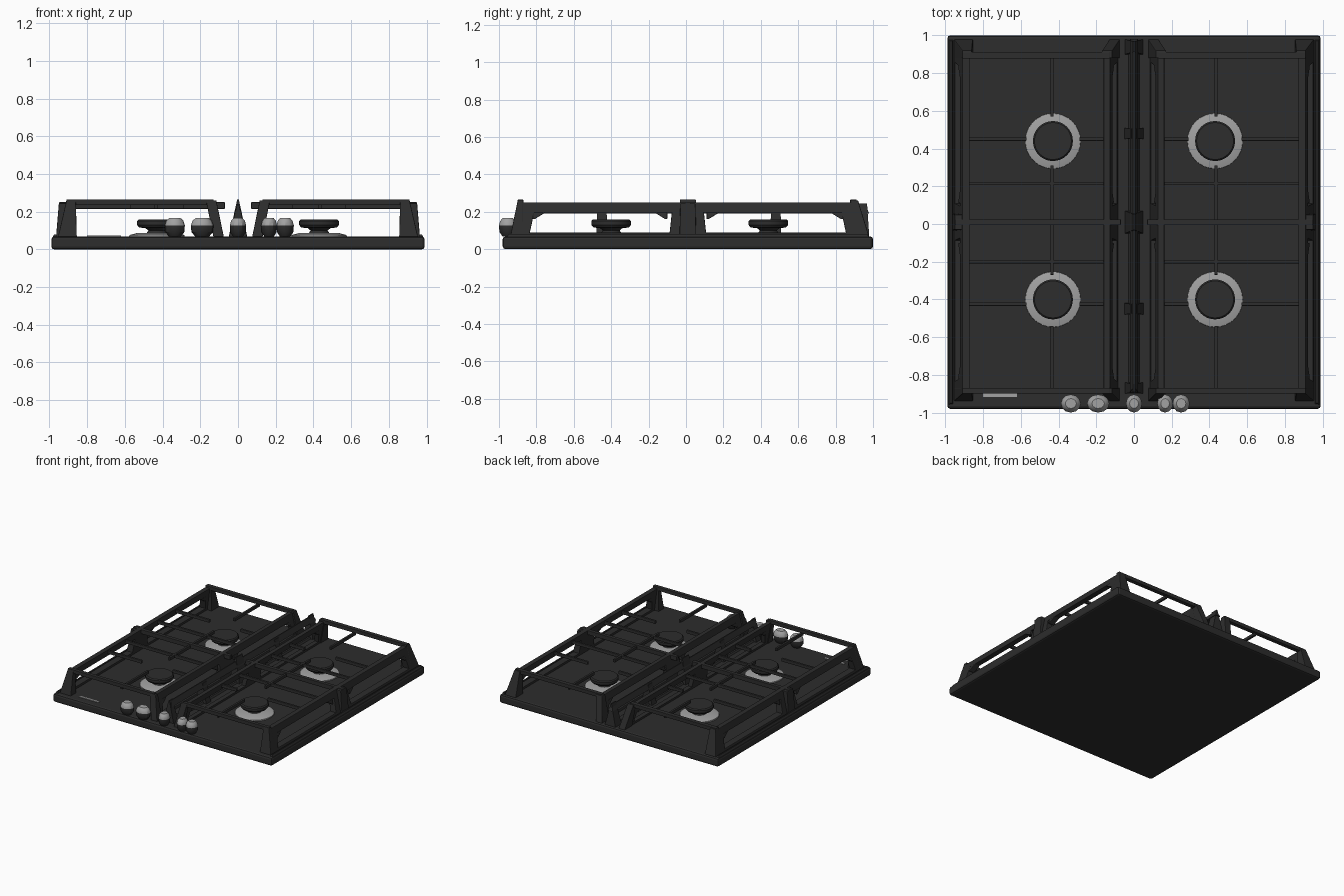
import bpy, bmesh, math
from mathutils import Vector, Matrix

if "Cube" in bpy.data.objects:
    bpy.data.objects.remove(bpy.data.objects["Cube"])

def mat(name, v):
    m = bpy.data.materials.new(name)
    m.diffuse_color = (v, v, v, 1)
    m.use_nodes = True
    m.node_tree.nodes["Principled BSDF"].inputs["Base Color"].default_value = m.diffuse_color
    return m

BLACK = mat("black enamel", 0.026)
GREY = mat("light grey metal", 0.36)

def finish(name, bm, mats, bevel=0.0, smooth=False):
    bmesh.ops.recalc_face_normals(bm, faces=bm.faces)
    me = bpy.data.meshes.new(name)
    bm.to_mesh(me)
    bm.free()
    for m in mats:
        me.materials.append(m)
    ob = bpy.data.objects.new(name, me)
    bpy.context.collection.objects.link(ob)
    if bevel:
        b = ob.modifiers.new("bevel", 'BEVEL')
        b.width, b.segments = bevel, 2
        b.limit_method = 'ANGLE'
    if smooth:
        bpy.ops.object.select_all(action='DESELECT')
        bpy.context.view_layer.objects.active = ob
        ob.select_set(True)
        bpy.ops.object.shade_smooth_by_angle()
    return ob

def block(bm, lo, hi, z0, z1):
    """Tapered block: lo and hi are (x0, x1, y0, y1) at heights z0 and z1."""
    vs = []
    for (x0, x1, y0, y1), z in ((lo, z0), (hi, z1)):
        vs.append([bm.verts.new(p) for p in
                   ((x0, y0, z), (x1, y0, z), (x1, y1, z), (x0, y1, z))])
    bm.faces.new(vs[0][::-1])
    bm.faces.new(vs[1])
    for i in range(4):
        j = (i + 1) % 4
        bm.faces.new((vs[0][i], vs[0][j], vs[1][j], vs[1][i]))

def bar(bm, x0, x1, y0, y1, z0, z1):
    block(bm, (x0, x1, y0, y1), (x0, x1, y0, y1), z0, z1)

def lathe(bm, prof, cx, cy, n=32):
    """Revolve (radius, z) profile about a vertical axis."""
    rings = [[bm.verts.new((cx + r * math.cos(2 * math.pi * i / n),
                            cy + r * math.sin(2 * math.pi * i / n), z))
              for i in range(n)] for r, z in prof]
    for a, b in zip(rings, rings[1:]):
        for i in range(n):
            j = (i + 1) % n
            bm.faces.new((a[i], a[j], b[j], b[i]))
    bm.faces.new(rings[0][::-1])
    bm.faces.new(rings[-1])

# base tray
bm = bmesh.new()
bar(bm, -0.99, 0.99, -0.98, 1.0, 0, 0.068)
finish("base_tray", bm, [BLACK], 0.015)

# raised lips along the two sides of the tray
for s in (-1, 1):
    bm = bmesh.new()
    a, b = sorted((s * 0.985, s * 0.955))
    c, d = sorted((s * 0.975, s * 0.965))
    block(bm, (a, b, -0.96, 0.98), (c, d, -0.95, 0.97), 0.06, 0.08)
    finish("tray_lip", bm, [BLACK])

# slanted side frame with two long slots: foot at xb, top at xt
def side_frame(name, xb, xt, wb, wt):
    bm = bmesh.new()
    def at(z):
        t = (z - 0.065) / 0.19
        x = xb + (xt - xb) * t
        w = wb + (wt - wb) * t
        return x - w / 2, x + w / 2
    def piece(z0, z1, ya, yb, yc, yd):
        block(bm, (*at(z0), ya, yb), (*at(z1), yc, yd), z0, z1)
    piece(0.065, 0.088, -0.93, 0.97, -0.926, 0.957)      # bottom rail
    piece(0.195, 0.25, -0.90, 0.915, -0.89, 0.895)       # top rail
    piece(0.065, 0.25, -0.93, -0.84, -0.89, -0.80)       # front leg
    piece(0.065, 0.25, 0.86, 0.97, 0.82, 0.895)          # back leg
    piece(0.065, 0.25, -0.09, 0.11, -0.07, 0.09)         # middle leg
    for y, d in ((-0.82, 1), (-0.1, -1), (0.11, 1), (0.84, -1)):  # slot corners
        a, b = sorted((y, y + d * 0.01))
        c, e = sorted((y, y + d * 0.07))
        piece(0.16, 0.197, a, b, c, e)
    finish(name, bm, [BLACK], 0.004)

# grates, left and right
for s, side in ((-1, "left"), (1, "right")):
    side_frame(side + "_grate_outer_frame", s * 0.925, s * 0.89, 0.06, 0.04)
    side_frame(side + "_grate_inner_frame", s * 0.105, s * 0.145, 0.04, 0.035)

    bm = bmesh.new()
    def xbar(a, b, y, z0, z1, w=0.018):
        x0, x1 = sorted((s * a, s * b))
        bar(bm, x0, x1, y - w / 2, y + w / 2, z0, z1)
    def ybar(y0, y1, z0=0.215, z1=0.24):
        x = s * 0.435
        bar(bm, x - 0.009, x + 0.009, y0, y1, z0, z1)
    xbar(0.13, 0.91, -0.885, 0.235, 0.265, 0.03)
    xbar(0.13, 0.91, 0.895, 0.235, 0.265, 0.035)
    xbar(0.07, 0.95, 0.01, 0.215, 0.25, 0.03)
    for y in (-0.2, 0.215):
        xbar(0.14, 0.89, y, 0.215, 0.24)
    for y in (-0.425, 0.45):                    # fingers toward burners
        xbar(0.57, 0.89, y, 0.215, 0.24)
        xbar(0.14, 0.29, y, 0.215, 0.24)
    ybar(-0.885, -0.54)
    ybar(-0.27, 0.31)
    ybar(0.57, 0.895)
    finish(side + "_grate_bars", bm, [BLACK], 0.003)

    # corner feet and side lug
    bm = bmesh.new()
    for y0, y1, yt0, yt1 in ((-0.94, -0.87, -0.90, -0.87), (0.88, 0.98, 0.88, 0.92)):
        for a, b, c, d in ((0.855, 0.955, 0.86, 0.91), (0.075, 0.13, 0.115, 0.17)):
            lo, hi = sorted((s * a, s * b)), sorted((s * c, s * d))
            block(bm, (*lo, y0, y1), (*hi, yt0, yt1), 0.065, 0.26)
    lo, hi = sorted((s * 0.90, s * 0.965)), sorted((s * 0.90, s * 0.95))
    block(bm, (*lo, -0.035, 0.055), (*hi, -0.03, 0.05), 0.065, 0.245)
    finish(side + "_grate_feet", bm, [BLACK], 0.004)

# centre ridge: thin triangular rail on wedge supports
bm = bmesh.new()
block(bm, (-0.022, 0.022, -0.89, 0.98), (-0.004, 0.004, -0.87, 0.96), 0.19, 0.235)
block(bm, (-0.03, 0.03, -0.89, 0.98), (-0.02, 0.02, -0.88, 0.97), 0.065, 0.082)
for y, h, l in ((-0.87, 0.24, 0.03), (0.01, 0.265, 0.06), (0.94, 0.245, 0.04)):
    block(bm, (-0.048, 0.048, y - l, y + l), (-0.004, 0.004, y - l * .7, y + l * .7), 0.065, h)
for y in (-0.45, 0.48):
    block(bm, (-0.05, 0.05, y - 0.03, y + 0.03), (-0.012, 0.012, y - 0.025, y + 0.025), 0.065, 0.225)
finish("centre_ridge", bm, [BLACK])

# burners: pale ring on the tray, stem and dark cap
for x in (-0.43, 0.43):
    for y in (-0.4, 0.44):
        bm = bmesh.new()
        lathe(bm, [(0.148, 0.06), (0.146, 0.076), (0.10, 0.088)], x, y)
        finish("burner_ring", bm, [GREY], smooth=True)
        bm = bmesh.new()
        lathe(bm, [(0.06, 0.08), (0.045, 0.10), (0.06, 0.112), (0.095, 0.116),
                   (0.106, 0.13), (0.106, 0.15), (0.098, 0.158)], x, y)
        finish("burner_cap", bm, [BLACK], smooth=True)

# control knobs: dark skirt with pale top
for x, r in ((-0.335, 0.053), (-0.19, 0.06), (0, 0.043), (0.165, 0.042), (0.25, 0.046)):
    bm = bmesh.new()
    lathe(bm, [(0.6, -1), (0.95, -0.5), (1.0, 0.2), (0.85, 0.7), (0.55, 1)], 0, 0, 12)
    bmesh.ops.transform(bm, verts=bm.verts, matrix=Matrix.Translation((x, -0.952, 0.117))
                        @ Matrix.Diagonal((r, 0.048, 0.05, 1)))
    for f in bm.faces:
        f.material_index = 1 if f.calc_center_median().z > 0.13 else 0
    finish("control_knob", bm, [BLACK, GREY], smooth=True)

# small pale plate at front left
bm = bmesh.new()
bar(bm, -0.80, -0.62, -0.918, -0.897, 0.066, 0.073)
finish("front_plate", bm, [GREY])
